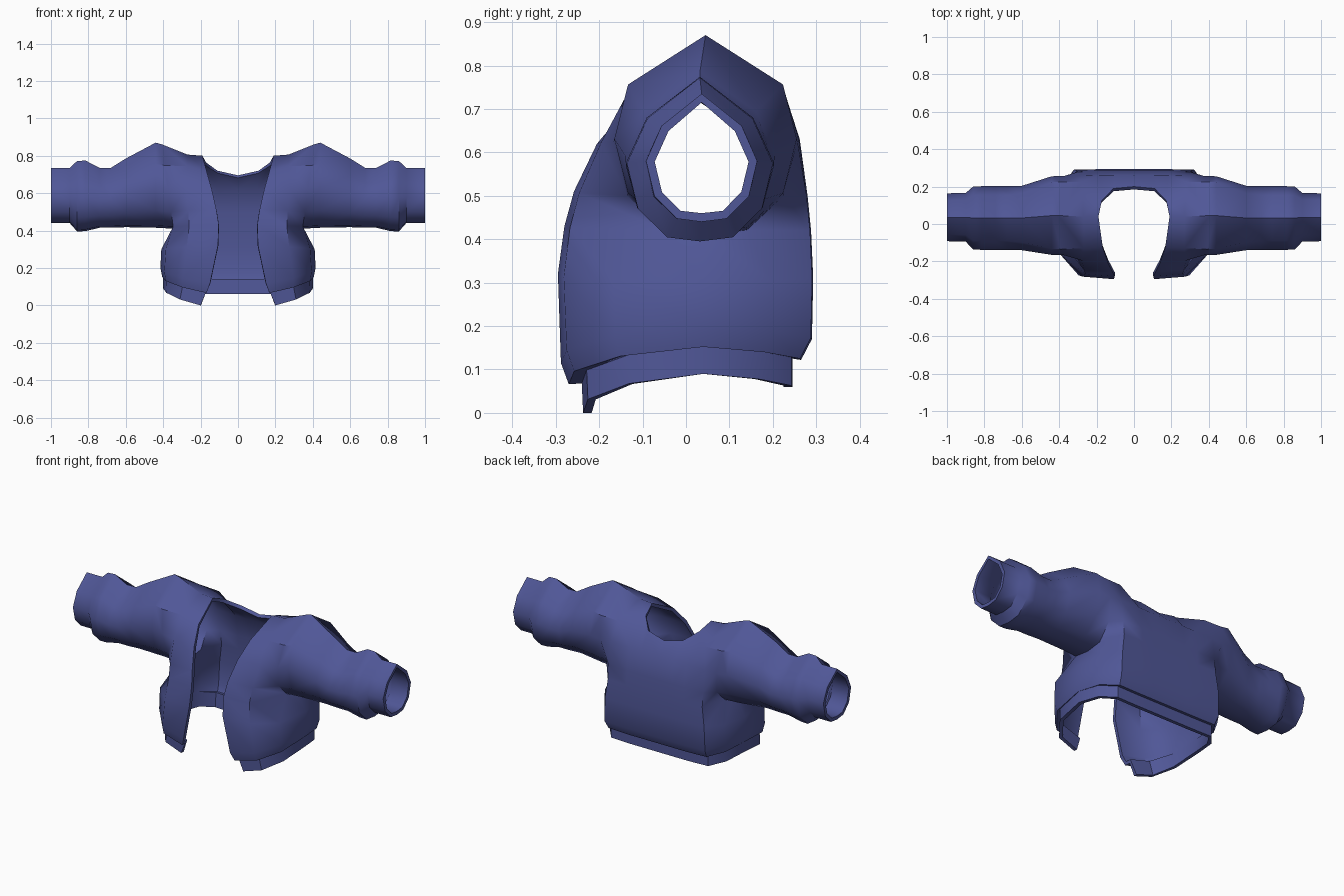
import bpy, bmesh
from mathutils import Vector

if "Cube" in bpy.data.objects:
    bpy.data.objects.remove(bpy.data.objects["Cube"])

bm = bmesh.new()

# Sleeve cross-section: pointed top, five steps down each side (unit size)
SIDE = [(0, 1), (.72, .5), (1, -.05), (.85, -.6), (.45, -.95), (0, -1)]


def ring(x, yc, yh, zlo, zhi, tilt=0.0, shoulder=0.0):
    zc, zh = (zlo + zhi) / 2, (zhi - zlo) / 2
    pts = [(u, v) for u, v in SIDE] + [(-u, v) for u, v in SIDE[4:0:-1]]
    out = []
    for i, (u, v) in enumerate(pts):
        if i in (1, 9):
            u *= 1 + shoulder
        out.append(bm.verts.new((x + tilt * v, yc + yh * u, zc + zh * v)))
    return out


def face(*vs):
    bm.faces.new(vs)


# Torso rows, bottom to top:
# side x, back y, front y, front edge x, z at back / side / front
ROWS = [
    (.40, .245, -.237, .20, .06, .09, .0),
    (.40, .245, -.24, .172, .125, .155, .068),
    (.405, .265, -.27, .168, .122, .152, .066),
    (.415, .290, -.288, .15, .17, .2, .115),
    (.41, .293, -.295, .107, .31, .30, .32),
    (.39, .288, -.28, .103, .42, .42, .43),
    (.39, .280, -.258, .115, .50, .50, .51),
    (.39, .262, -.205, .14, .63, .63, .62),
]
# Columns from back centre to front edge: x, y and z fractions
BACK = [(0, 1, 1), (.27, 1, 1), (.47, 1, 1), (.78, .99, .9), (.94, .62, .4)]
FRONT = [(.92, .62, .25), (.55, .96, .65), (0, 1, 1)]
MID_Y = .04

V = {}
arm = ring(.375, .045, .212, .41, .86, tilt=.03, shoulder=.18)
V[5, 5] = arm[5]
for k in range(4):                       # armhole edge shared with the torso
    V[8 - k, 4] = arm[1 + k]
    V[8 - k, 6] = arm[9 - k]

for r, (sx, yb, yf, ex, zb, zs, zf) in enumerate(ROWS):
    pts = [(sx * a, MID_Y + (yb - MID_Y) * b, zs + (zb - zs) * c) for a, b, c in BACK]
    pts.append((sx, MID_Y, zs))
    pts += [(ex + (sx - ex) * a, MID_Y + (yf - MID_Y) * b, zs + (zf - zs) * c)
            for a, b, c in FRONT]
    for c, p in enumerate(pts):
        if (r, c) in V or (r > 5 and c == 5):
            continue
        V[r, c] = bm.verts.new(p)

# Neckline and top of the chest
for c, p in {0: (0, .2, .695), 1: (.11, .19, .72), 2: (.172, .125, .765),
             3: (.28, .225, .745), 7: (.27, -.13, .745), 8: (.167, -.125, .715)}.items():
    V[8, c] = bm.verts.new(p)
N = bm.verts.new((.19, .04, .80))
M = bm.verts.new((.27, .04, .806))
S = arm[0]

for r in range(8):
    for c in range(8):
        if r >= 5 and c in (4, 5):       # armhole gap
            continue
        face(V[r, c], V[r, c + 1], V[r + 1, c + 1], V[r + 1, c])

# Shoulder
face(V[8, 2], V[8, 3], M, N)
face(V[8, 3], V[8, 4], S, M)
face(S, V[8, 6], V[8, 7], M)
face(M, V[8, 7], V[8, 8], N)

# Sleeve with puffed end and narrow cuff
prev = arm
for x, yc, yh, zlo, zhi, sh in [
        (.44, .045, .21, .415, .87, .18), (.60, .032, .172, .418, .785, .05),
        (.68, .032, .170, .415, .735, 0), (.74, .032, .170, .415, .735, 0),
        (.815, .032, .170, .397, .774, 0), (.86, .032, .168, .395, .772, 0),
        (.90, .036, .130, .44, .735, 0), (1.0, .036, .128, .44, .735, 0)]:
    cur = ring(x, yc, yh, zlo, zhi, shoulder=sh)
    for i in range(10):
        j = (i + 1) % 10
        face(prev[i], prev[j], cur[j], cur[i])
    prev = cur

# Make normals point outwards
bmesh.ops.recalc_face_normals(bm, faces=bm.faces)
end = prev[0].link_faces[0]
if end.normal.dot(end.calc_center_median() - Vector((.95, .036, .58))) < 0:
    bmesh.ops.reverse_faces(bm, faces=bm.faces)

mesh = bpy.data.meshes.new("jacket")
bm.to_mesh(mesh)
bm.free()
jacket = bpy.data.objects.new("jacket", mesh)
bpy.context.collection.objects.link(jacket)

# Blue cloth
cloth = bpy.data.materials.new("blue_cloth")
cloth.diffuse_color = (.08, .095, .31, 1)
cloth.use_nodes = True
cloth.node_tree.nodes["Principled BSDF"].inputs["Base Color"].default_value = cloth.diffuse_color
mesh.materials.append(cloth)

# Other half, cloth thickness, smooth shading
mirror = jacket.modifiers.new("mirror", 'MIRROR')
mirror.merge_threshold = .001
solid = jacket.modifiers.new("thickness", 'SOLIDIFY')
solid.thickness = .02
solid.offset = -1
bpy.context.view_layer.objects.active = jacket
jacket.select_set(True)
bpy.ops.object.convert(target='MESH')
bpy.ops.object.shade_smooth_by_angle(angle=.75)
